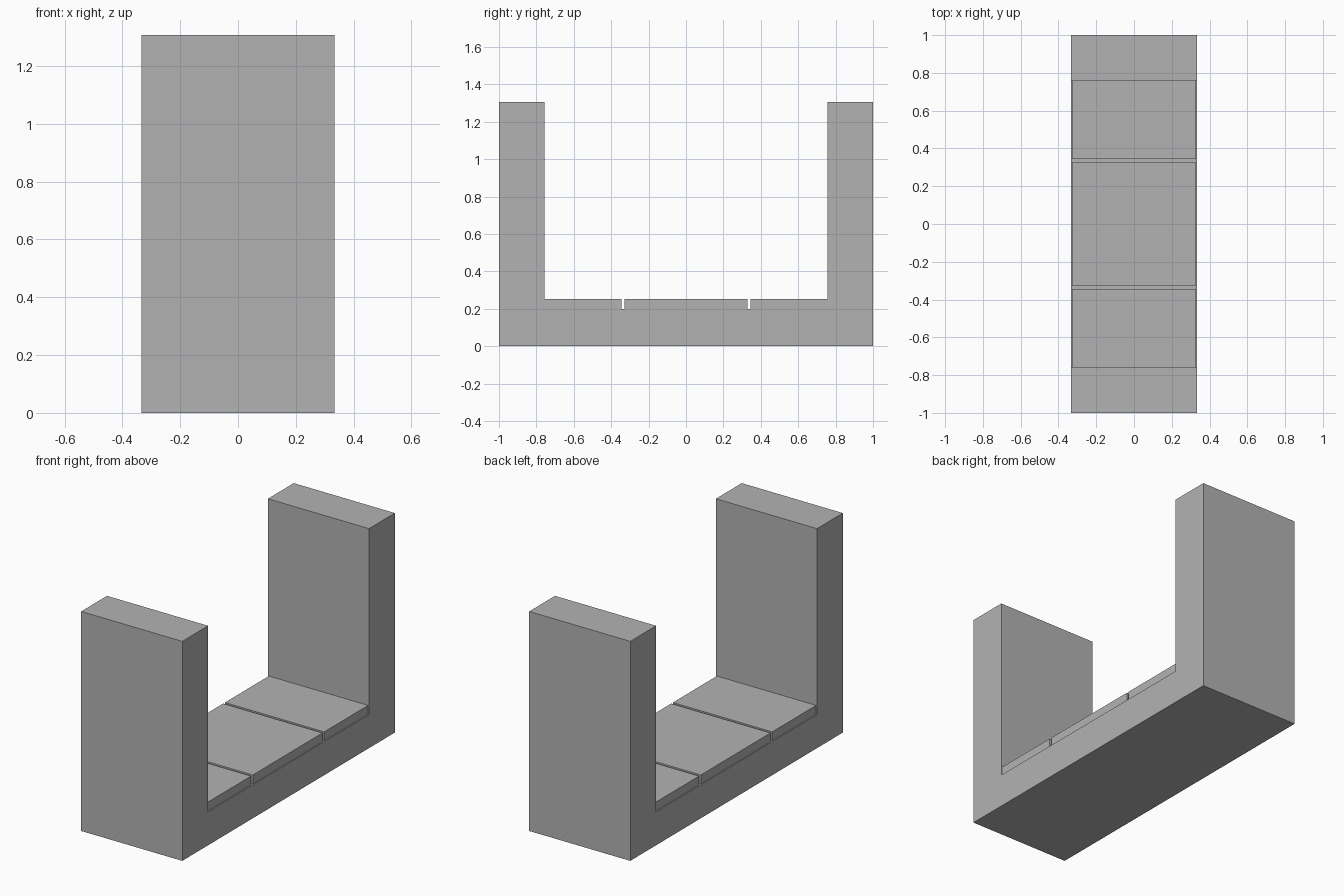
import bpy
import bmesh

cube = bpy.data.objects.get("Cube")
if cube:
    bpy.data.objects.remove(cube, do_unlink=True)

grey = bpy.data.materials.new("plain grey")
grey.use_nodes = True
colour = (0.45, 0.45, 0.45, 1)
grey.diffuse_color = colour
grey.node_tree.nodes["Principled BSDF"].inputs["Base Color"].default_value = colour

HALF_WIDTH, HEIGHT = 0.333, 1.307
FLOOR, WALL = 0.2, 0.757


def extrude_profile(name, profile, half_width):
    """Extrude a closed (y, z) outline across x, centred on x = 0."""
    bm = bmesh.new()
    face = bm.faces.new([bm.verts.new((-half_width, y, z)) for y, z in profile])
    result = bmesh.ops.extrude_face_region(bm, geom=[face])
    moved = [v for v in result["geom"] if isinstance(v, bmesh.types.BMVert)]
    bmesh.ops.translate(bm, vec=(2 * half_width, 0, 0), verts=moved)
    bmesh.ops.recalc_face_normals(bm, faces=bm.faces)
    mesh = bpy.data.meshes.new(name)
    bm.to_mesh(mesh)
    bm.free()
    mesh.materials.append(grey)
    obj = bpy.data.objects.new(name, mesh)
    bpy.context.collection.objects.link(obj)


# U-shaped channel: base with an upright wall at each end
half = [(1, 0), (1, HEIGHT), (WALL, HEIGHT), (WALL, FLOOR)]
channel = half + [(-y, z) for y, z in reversed(half)]
extrude_profile("channel_body", channel, HALF_WIDTH)

# Three floor slabs separated by narrow gaps
slabs = {
    "front_slab": (-WALL, -0.344),
    "middle_slab": (-0.328, 0.328),
    "back_slab": (0.344, WALL),
}
for name, (y0, y1) in slabs.items():
    top = FLOOR + 0.053
    outline = [(y0, FLOOR), (y1, FLOOR), (y1, top), (y0, top)]
    extrude_profile(name, outline, HALF_WIDTH - 0.006)
